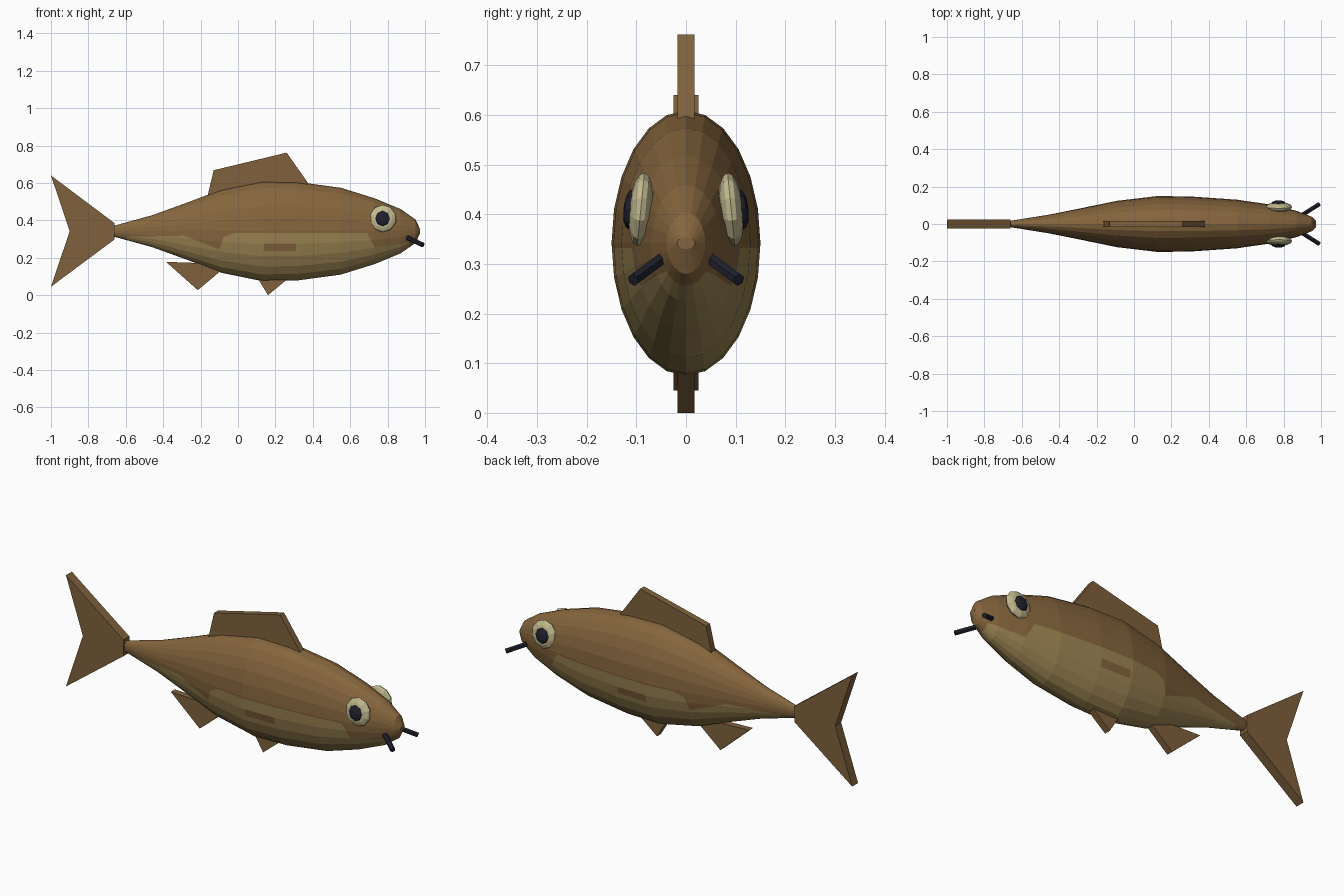
import bpy, bmesh, math
from mathutils import Vector

if "Cube" in bpy.data.objects:
    bpy.data.objects.remove(bpy.data.objects["Cube"])


def material(name, rgb):
    m = bpy.data.materials.new(name)
    m.use_nodes = True
    m.diffuse_color = (*rgb, 1)
    m.node_tree.nodes["Principled BSDF"].inputs["Base Color"].default_value = (*rgb, 1)
    return m


BROWN = material("back brown", (0.235, 0.13, 0.047))
FIN = material("fin brown", (0.215, 0.12, 0.046))
BELLY = material("belly tan", (0.33, 0.23, 0.085))
EYE = material("eye cream", (0.55, 0.50, 0.28))
DARK = material("dark blue black", (0.015, 0.015, 0.027))


def finish(bm, name, *mats):
    bmesh.ops.recalc_face_normals(bm, faces=bm.faces)
    mesh = bpy.data.meshes.new(name)
    bm.to_mesh(mesh)
    bm.free()
    for m in mats:
        mesh.materials.append(m)
    obj = bpy.data.objects.new(name, mesh)
    bpy.context.collection.objects.link(obj)
    return obj


def cut(bm, point, normal, lo=-9, hi=9):
    """Split the faces whose centres lie between two x values along a plane."""
    faces = [f for f in bm.faces if lo < f.calc_center_median().x < hi]
    geom = set(faces)
    for f in faces:
        geom.update(f.edges)
        geom.update(f.verts)
    bmesh.ops.bisect_plane(bm, geom=list(geom), plane_co=point, plane_no=normal, dist=1e-5)


# Body: elliptical rings (x, half width, half height) around a level axis
MID = 0.342
RINGS = [(-0.66, 0.017, 0.03), (-0.46, 0.049, 0.085), (-0.28, 0.085, 0.15),
         (-0.09, 0.124, 0.222), (0.13, 0.15, 0.267), (0.32, 0.146, 0.263),
         (0.55, 0.13, 0.232), (0.73, 0.104, 0.176), (0.87, 0.07, 0.118),
         (0.95, 0.039, 0.062), (0.973, 0.018, 0.012)]
SIDES = 24
bm = bmesh.new()
loops = []
for x, w, h in RINGS:
    angles = [math.tau * i / SIDES for i in range(SIDES)]
    loops.append([bm.verts.new((x, w * math.sin(a), MID + h * math.cos(a))) for a in angles])
for a, b in zip(loops, loops[1:]):
    for i in range(SIDES):
        j = (i + 1) % SIDES
        bm.faces.new((a[i], a[j], b[j], b[i]))
bm.faces.new(loops[0])
bm.faces.new(loops[-1])

# Belly colour follows a stepped line along the flank
LINE = [(-0.6, 0.312), (-0.29, 0.318), (-0.1, 0.245), (-0.075, 0.312),
        (-0.02, 0.332), (0.69, 0.332), (0.73, 0.255), (0.915, 0.285)]
PATCH = (0.14, 0.31, 0.235, 0.275)
for x in [p[0] for p in LINE] + list(PATCH[:2]):
    cut(bm, (x, 0, 0), (1, 0, 0))
for (x0, z0), (x1, z1) in zip(LINE, LINE[1:]):
    cut(bm, (x0, 0, z0), (z0 - z1, 0, x1 - x0), x0, x1)
for z in PATCH[2:]:
    cut(bm, (0, 0, z), (0, 0, 1), *PATCH[:2])
for f in bm.faces:
    c = f.calc_center_median()
    for (x0, z0), (x1, z1) in zip(LINE, LINE[1:]):
        if x0 < c.x < x1 and c.z < z0 + (z1 - z0) * (c.x - x0) / (x1 - x0):
            f.material_index = 1
    if PATCH[0] < c.x < PATCH[1] and PATCH[2] < c.z < PATCH[3]:
        f.material_index = 0
finish(bm, "body", BROWN, BELLY)


# Fins: flat outlines with thickness
def fin(name, outline, half):
    bm = bmesh.new()
    face = bm.faces.new([bm.verts.new((x, -half, z)) for x, z in outline])
    new = bmesh.ops.extrude_face_region(bm, geom=[face])["geom"]
    verts = [v for v in new if isinstance(v, bmesh.types.BMVert)]
    bmesh.ops.translate(bm, verts=verts, vec=(0, 2 * half, 0))
    finish(bm, name, FIN)


fin("tail_fin", [(-0.66, 0.385), (-1, 0.64), (-0.9, 0.342), (-1, 0.045), (-0.66, 0.298)], 0.025)
fin("dorsal_fin", [(-0.17, 0.5), (-0.13, 0.668), (0.26, 0.762), (0.385, 0.585)], 0.017)
fin("rear_belly_fin", [(-0.385, 0.178), (-0.215, 0.027), (-0.08, 0.14), (-0.15, 0.17)], 0.017)
fin("front_belly_fin", [(0.1, 0.1), (0.16, 0), (0.27, 0.09)], 0.017)


# Eyes and barbels on both sides
def ellipsoid(name, centre, radii, segments, rings, tilt, mat):
    bpy.ops.mesh.primitive_uv_sphere_add(segments=segments, ring_count=rings, radius=1)
    obj = bpy.context.object
    obj.name = name
    obj.scale = (radii[0], radii[2], radii[1])
    obj.location = centre
    obj.rotation_euler = (math.pi / 2 + tilt, 0, 0)
    obj.data.materials.append(mat)


for side, label in ((1, "left"), (-1, "right")):
    tilt = side * 0.1
    ellipsoid(label + "_eye", (0.775, side * 0.091, 0.41), (0.072, 0.025, 0.074), 10, 8, tilt, EYE)
    ellipsoid(label + "_pupil", (0.773, side * 0.112, 0.41), (0.038, 0.014, 0.041), 8, 6, tilt, DARK)
    start = Vector((0.905, side * 0.052, 0.308))
    end = Vector((0.99, side * 0.106, 0.268))
    axis = end - start
    bpy.ops.mesh.primitive_cylinder_add(vertices=6, radius=0.013, depth=axis.length,
                                        location=(start + end) / 2,
                                        rotation=axis.to_track_quat("Z", "Y").to_euler())
    bpy.context.object.name = label + "_barbel"
    bpy.context.object.data.materials.append(DARK)
